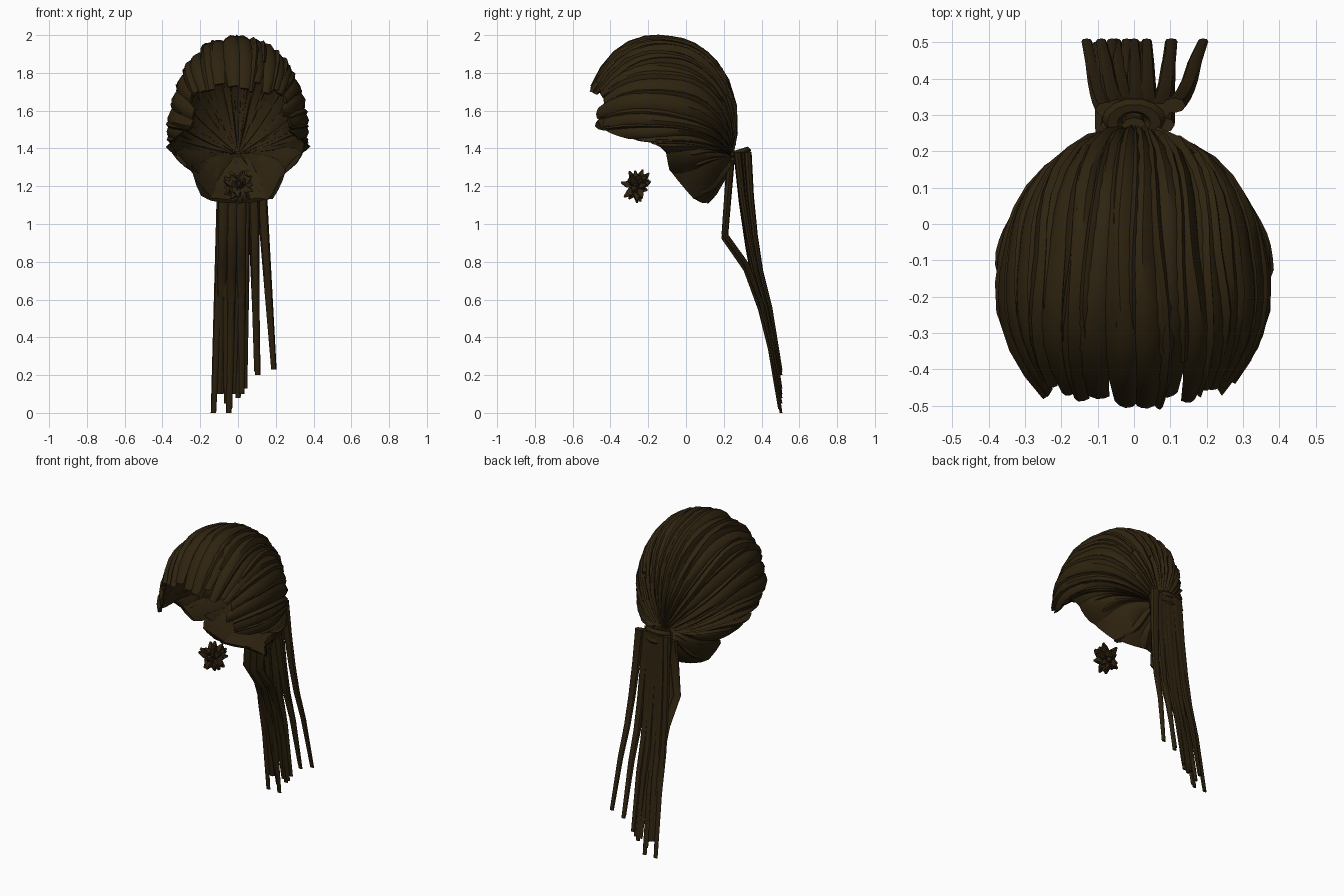
import bpy, bmesh, math, random
from mathutils import Vector

random.seed(4)
cube = bpy.data.objects.get("Cube")
if cube:
    bpy.data.objects.remove(cube)

hair = bpy.data.materials.new("dark_brown_hair")
hair.use_nodes = True
COLOUR = (0.028, 0.017, 0.005, 1)
hair.diffuse_color = COLOUR
hair.node_tree.nodes["Principled BSDF"].inputs["Base Color"].default_value = COLOUR
hair.node_tree.nodes["Principled BSDF"].inputs["Roughness"].default_value = 0.8


def finish(obj, angle=40):
    obj.data.materials.clear()
    obj.data.materials.append(hair)
    bpy.ops.object.select_all(action='DESELECT')
    obj.select_set(True)
    bpy.context.view_layer.objects.active = obj
    bpy.ops.object.shade_smooth_by_angle(angle=math.radians(angle))


def make_object(name, bm, angle=40):
    bmesh.ops.recalc_face_normals(bm, faces=bm.faces)
    mesh = bpy.data.meshes.new(name)
    bm.to_mesh(mesh)
    bm.free()
    obj = bpy.data.objects.new(name, mesh)
    bpy.context.collection.objects.link(obj)
    finish(obj, angle)


def loft(bm, rings):
    """Skin a closed lock of hair through rings of points."""
    rows = [[bm.verts.new(p) for p in ring] for ring in rings]
    n = len(rows[0])
    for a, b in zip(rows, rows[1:]):
        for i in range(n):
            j = (i + 1) % n
            bm.faces.new((a[i], a[j], b[j], b[i]))
    bm.faces.new(rows[0])
    bm.faces.new(rows[-1][::-1])


# Head form: hairline and crown points from the parting round to the nape
CENTRE = Vector((0, -0.1, 1.58))
RADII = Vector((0.345, 0.335, 0.41))
GATHER = Vector((0, 0.23, 1.36))
KEYS = [
    (0.00, (0, -.50, 1.75), (0, -.07, 1.98)),
    (0.17, (.15, -.48, 1.73), (.15, -.07, 1.945)),
    (0.33, (.24, -.45, 1.69), (.265, -.07, 1.82)),
    (0.45, (.25, -.46, 1.60), (.325, -.07, 1.66)),
    (0.55, (.27, -.46, 1.51), (.34, -.04, 1.53)),
    (0.66, (.35, -.27, 1.44), (.32, .02, 1.45)),
    (0.76, (.385, -.10, 1.41), (.27, .10, 1.40)),
    (0.85, (.27, -.07, 1.28), (.18, .16, 1.34)),
    (0.92, (.18, .06, 1.13), (.10, .19, 1.27)),
    (1.00, (0, .12, 1.11), (0, .20, 1.25)),
]
MID = 0.45


def unit_space(p):
    d = Vector(p) - CENTRE
    return Vector((d.x / RADII.x, d.y / RADII.y, d.z / RADII.z))


def scalp(u, t, lift):
    """Point on the hair form: u runs round the head, t from hairline to tie."""
    u = (u + 1) % 2 - 1
    side, u = (1 if u >= 0 else -1), abs(u)
    for (ua, sa, ma), (ub, sb, mb) in zip(KEYS, KEYS[1:]):
        if u <= ub:
            break
    f = (u - ua) / (ub - ua)
    s = unit_space(Vector(sa).lerp(Vector(sb), f))
    m = unit_space(Vector(ma).lerp(Vector(mb), f))
    g = unit_space(GATHER)
    q = (s * ((t - MID) * (t - 1) / MID) + m * (t * (t - 1) / (MID * (MID - 1)))
         + g * (t * (t - MID) / (1 - MID)))
    if t < MID:
        size = m.length + (s.length - m.length) * (1 - t / MID) ** 1.5
    else:
        size = m.length + (g.length - m.length) * ((t - MID) / (1 - MID)) ** 2
    q = q.normalized() * size
    normal = Vector((q.x / RADII.x, q.y / RADII.y, q.z / RADII.z)).normalized()
    p = CENTRE + Vector((q.x * RADII.x, q.y * RADII.y, q.z * RADII.z)) + normal * lift
    p.x *= side
    return p


def scalp_lock(bm, u, half, t0, t1, thick, steps=14):
    """Flat lens-shaped lock that follows the head."""
    phase = random.uniform(0, 6)
    rings = []
    for k in range(steps + 1):
        f = k / steps
        t = t0 + (t1 - t0) * f
        centre = u + 0.010 * math.sin(phase + 7 * t)
        w = half * min(1, 0.7 + 3 * f)
        h = thick * min(1, 0.45 + 3 * f)
        outer = [scalp(centre + w * o, t, h * (1 - o * o) - 0.014)
                 for o in (-1, -.6, 0, .6, 1)]
        inner = [scalp(centre + w * o, t, -0.026) for o in (.6, -.6)]
        rings.append(outer + inner)
    loft(bm, rings)


# Main swept-back locks
bm = bmesh.new()
COUNT = 28
for i in range(COUNT):
    u = -1 + 2 * (i + 0.5) / COUNT + random.uniform(-.008, .008)
    scalp_lock(bm, u, 0.052, random.uniform(-.03, .025), 1, random.uniform(.024, .034))
make_object("swept_back_hair", bm)

# Thinner overlapping locks
bm = bmesh.new()
for i in range(COUNT):
    u = -1 + 2 * i / COUNT + random.uniform(-.02, .02)
    scalp_lock(bm, u, random.uniform(.018, .028), random.uniform(-.03, .15),
               random.uniform(.75, 1), random.uniform(.028, .036), 10)
make_object("overlapping_hair", bm)


def tail_lock(bm, x0, x1, tip, path, shift=0, wide=0.032):
    """Tapering lock hanging along a (y, z) path to a given tip height."""
    top, end = path[0][1], path[-1][1]
    rings = []
    for y, z in path:
        f = (top - z) / (top - end)
        x, z = x0 + (x1 - x0) * f, top - (top - tip) * f
        w, d = wide * (1 - 0.55 * f), 0.021 * (1 - 0.65 * f)
        rings.append([(x + w * math.cos(a * math.pi / 4),
                       y + shift * (1 - f) + d * math.sin(a * math.pi / 4), z)
                      for a in range(8)])
    loft(bm, rings)


# Ponytail
HANG = [(.327, 1.38), (.342, 1.1), (.365, .85), (.395, .63), (.445, .4), (.503, 0)]
BENT = [(.235, 1.32), (.205, .94), (.32, .78), (.395, .58), (.445, .38), (.495, .08)]
bm = bmesh.new()
for x0, x1, tip in [(-.075, -.13, 0), (-.045, -.09, .1), (-.02, -.05, 0), (.01, 0, .08),
                    (.04, .035, .13), (.07, .105, .2), (.11, .19, .23)]:
    tail_lock(bm, x0, x1, tip, HANG, random.uniform(-.015, 0))
for x0, x1, tip in [(-.07, -.1, .1), (-.025, -.045, .02), (.015, .02, .1)]:
    tail_lock(bm, x0, x1, tip, BENT)
for x0, x1, tip in [(-.06, -.06, .05), (0, -.02, .1), (.08, .1, .22)]:
    tail_lock(bm, x0, x1, tip, HANG, -.055)
make_object("ponytail", bm)

# Wrapped tie where the locks gather
for name, z, tilt in (("upper_hair_tie", 1.375, .3), ("lower_hair_tie", 1.335, -.1)):
    bpy.ops.mesh.primitive_torus_add(major_segments=14, minor_segments=6, major_radius=.05,
                                     minor_radius=.024, location=(0, .285, z),
                                     rotation=(tilt, 0, 0))
    tie = bpy.context.object
    tie.name = name
    tie.scale = (1.2, .85, 1)
    finish(tie)

# Chin tuft of short spiky locks, with a taller tip above
bm = bmesh.new()
chin = Vector((0, -.26, 1.195))
for i in range(44):
    d = Vector([random.uniform(-1, 1) for _ in range(3)]).normalized()
    side = d.orthogonal().normalized()
    up = d.cross(side)
    reach = random.uniform(.055, .09) + .03 * max(0, d.z) ** 2
    rings = []
    for f, r in ((.1, .014), (.6, .024), (1, .006)):
        p = chin + d * reach * f
        rings.append([p + side * r * math.cos(a * math.pi / 2)
                      + up * r * math.sin(a * math.pi / 2) for a in range(4)])
    loft(bm, rings)
make_object("chin_tuft", bm, 20)
